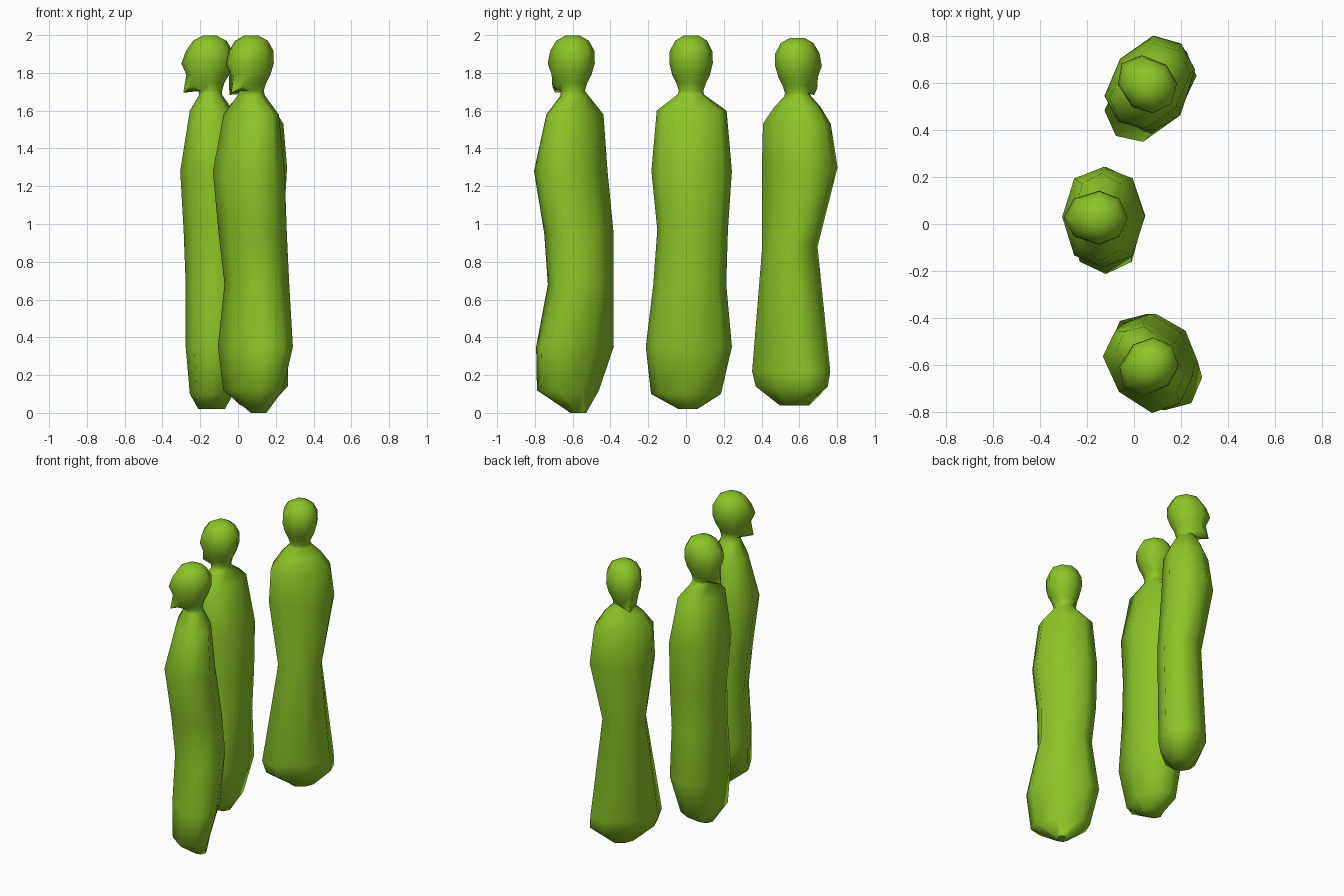
import bpy, bmesh, math
from mathutils import Vector

if "Cube" in bpy.data.objects:
    bpy.data.objects.remove(bpy.data.objects["Cube"], do_unlink=True)

SIDES = 8

green = bpy.data.materials.new("leaf_green")
green.use_nodes = True
green.diffuse_color = (0.26, 0.56, 0.02, 1)
green.node_tree.nodes["Principled BSDF"].inputs["Base Color"].default_value = green.diffuse_color

# Head profile shared by all figures: height, half width, back reach, front reach, chin droop
HEAD = [
    (1.705, .065, .064, .064, 0),
    (1.745, .078, .075, .142, .05),
    (1.79, .10, .10, .125, 0),
    (1.85, .115, .12, .152, 0),
    (1.915, .113, .12, .128, 0),
    (1.97, .085, .088, .09, 0),
    (1.997, .04, .035, .04, 0),
]


def add_ring(bm, centre, facing, width, back, front, droop=0, squareness=1):
    """Ring of vertices around a centre, vertex 0 pointing forward."""
    f = Vector((math.cos(facing), math.sin(facing), 0))
    s = Vector((-f.y, f.x, 0))
    ring = []
    for i in range(SIDES):
        a = math.tau * i / SIDES
        forward = math.cos(a)
        side = math.copysign(abs(math.sin(a)) ** squareness, math.sin(a))
        p = Vector(centre) + f * forward * (front if forward > 0 else back) + s * width * side
        p.z -= droop * max(forward, 0) ** 3
        ring.append(bm.verts.new(p))
    return ring


def make_figure(name, facing_deg, head_xy, body, drop=0):
    """Loft a robe and head into one skin; body rows: z, x, y, half width, half depth."""
    bm = bmesh.new()
    facing = math.radians(facing_deg)
    rings = [add_ring(bm, (x, y, z), facing, w, d, d, squareness=.75) for z, x, y, w, d in body]
    rings += [add_ring(bm, (*head_xy, z - drop), facing, w, b, f, droop)
              for z, w, b, f, droop in HEAD]
    for low, high in zip(rings, rings[1:]):
        for i in range(SIDES):
            j = (i + 1) % SIDES
            bm.faces.new((low[i], low[j], high[j], high[i]))
    bm.faces.new(rings[0][::-1])
    bm.faces.new(rings[-1])
    bmesh.ops.recalc_face_normals(bm, faces=bm.faces)
    mesh = bpy.data.meshes.new(name)
    bm.to_mesh(mesh)
    bm.free()
    mesh.materials.append(green)
    obj = bpy.data.objects.new(name, mesh)
    bpy.context.collection.objects.link(obj)
    bpy.ops.object.select_all(action='DESELECT')
    obj.select_set(True)
    bpy.context.view_layer.objects.active = obj
    bpy.ops.object.shade_smooth_by_angle(angle=math.radians(60))


# Front figure
make_figure("front_robed_figure", 221, (.072, -.6), [
    (0, .11, -.57, .04, .04),
    (.12, .08, -.625, .188, .118),
    (.35, .092, -.588, .232, .152),
    (.68, .1, -.558, .172, .158),
    (.95, .078, -.567, .188, .16),
    (1.28, .057, -.61, .207, .16),
    (1.58, .07, -.588, .172, .11),
    (1.68, .07, -.59, .075, .065),
])

# Middle figure
make_figure("middle_robed_figure", 180, (-.148, .027), [
    (.02, -.14, .01, .05, .07),
    (.1, -.14, 0, .185, .115),
    (.35, -.12, .015, .228, .157),
    (.68, -.12, .02, .193, .157),
    (.97, -.12, .035, .187, .168),
    (1.28, -.13, .03, .213, .176),
    (1.6, -.14, .03, .185, .115),
    (1.685, -.145, .025, .07, .06),
])

# Back figure, slightly shorter, with a flared hem
make_figure("back_robed_figure", 141, (.066, .588), [
    (.04, .09, .575, .08, .07),
    (.14, .085, .56, .222, .13),
    (.22, .07, .557, .234, .15),
    (.88, .09, .55, .142, .138),
    (1.3, .067, .602, .214, .162),
    (1.53, .068, .587, .194, .142),
    (1.62, .067, .59, .13, .1),
    (1.675, .067, .592, .072, .064),
], drop=.012)
